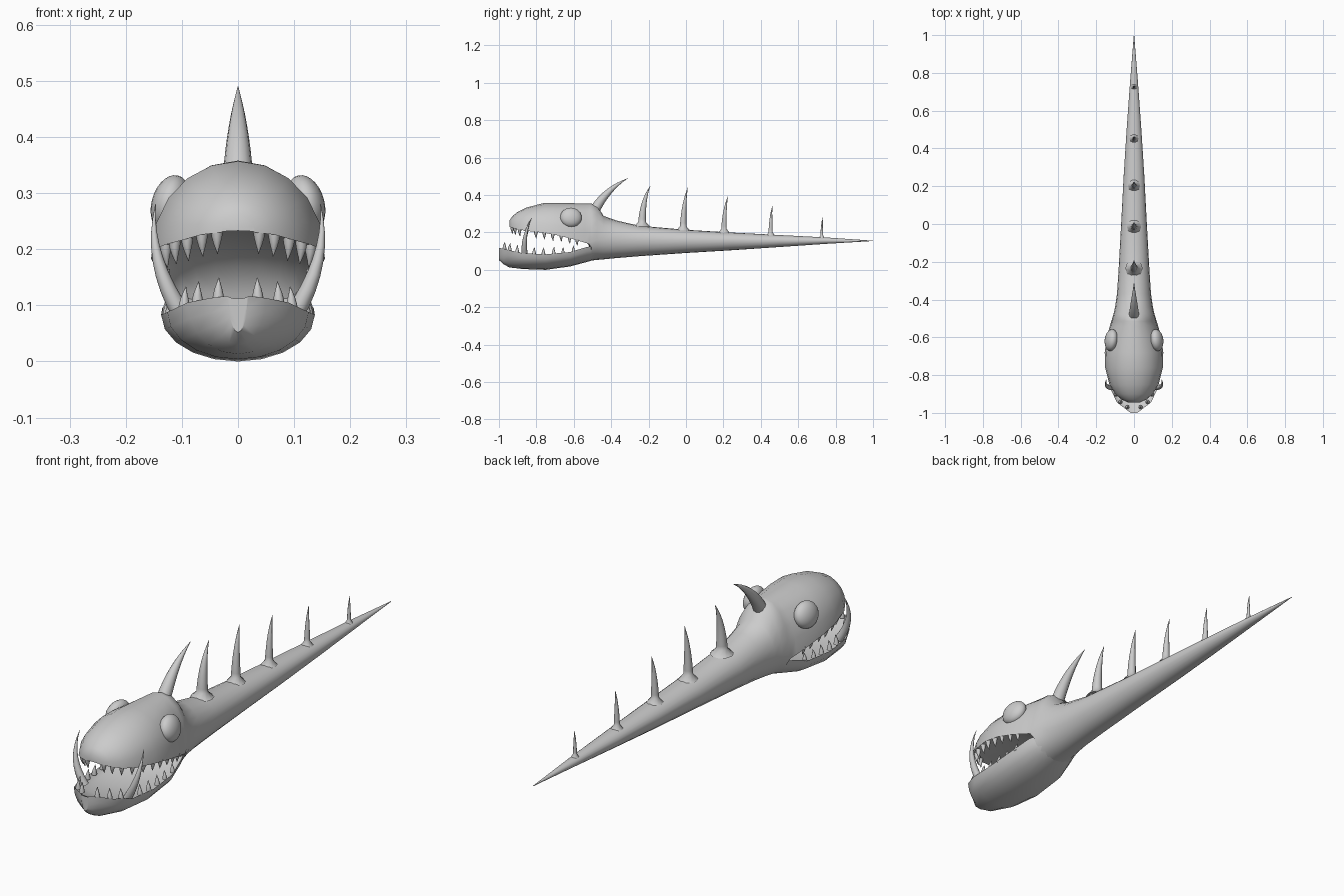
import bpy, bmesh, math
from mathutils import Vector

if "Cube" in bpy.data.objects:
    bpy.data.objects.remove(bpy.data.objects["Cube"])

HALF = 10  # segments per half section

# Stations: y, half width, lip/middle z, lower arc z, upper arc z
BODY = [(-.945, .03, .230, .233, .262), (-.93, .065, .226, .236, .285),
        (-.90, .10, .216, .236, .310), (-.85, .13, .208, .238, .334),
        (-.76, .153, .198, .24, .357), (-.68, .155, .183, .232, .358),
        (-.60, .144, .163, .21, .356), (-.54, .128, .145, .17, .355),
        (-.515, .12, .138, .12, .355), (-.505, .117, .15, .05, .354),
        (-.475, .108, .16, .053, .342), (-.44, .10, .163, .056, .288),
        (-.37, .09, .163, .063, .263), (-.25, .082, .16, .073, .236),
        (0, .068, .157, .09, .214), (.25, .055, .157, .105, .199),
        (.5, .039, .156, .122, .186), (.75, .021, .156, .139, .173),
        (1.0, .001, .155, .154, .156)]
JAW = [(-1.0, .018, .117, .052, .112), (-.975, .05, .113, .03, .10),
       (-.945, .09, .105, .013, .08), (-.87, .126, .088, .004, .06),
       (-.75, .137, .083, .0, .05), (-.62, .135, .095, .018, .06),
       (-.53, .115, .122, .042, .09), (-.47, .09, .13, .06, .135)]


def finish(bm, name):
    bmesh.ops.recalc_face_normals(bm, faces=bm.faces)
    me = bpy.data.meshes.new(name)
    bm.to_mesh(me)
    bm.free()
    ob = bpy.data.objects.new(name, me)
    bpy.context.collection.objects.link(ob)
    bpy.ops.object.select_all(action='DESELECT')
    bpy.context.view_layer.objects.active = ob
    ob.select_set(True)
    bpy.ops.object.shade_smooth_by_angle(angle=math.radians(45))
    return ob


def skin(bm, rings):
    rows = [[bm.verts.new(p) for p in r] for r in rings]
    n = len(rows[0])
    for a, b in zip(rows, rows[1:]):
        for i in range(n):
            j = (i + 1) % n
            bm.faces.new((a[i], a[j], b[j], b[i]))
    bm.faces.new(rows[0][::-1])
    bm.faces.new(rows[-1])


def section(y, w, mid, low, high):
    pts = []
    for i in range(2 * HALF):
        a = math.pi * i / HALF
        h = (high - mid) if i <= HALF else (mid - low)
        pts.append(Vector((w * math.cos(a), y, mid + h * math.sin(a))))
    return pts


def spike(bm, base, ctrl, tip, r, sides=10, steps=6, flare=0):
    base, ctrl, tip = Vector(base), Vector(ctrl), Vector(tip)
    rings = []
    ts = [i / steps for i in range(steps + 1)]
    if flare:
        ts.insert(1, .08)
    for t in ts:
        c = base * (1 - t) ** 2 + ctrl * 2 * t * (1 - t) + tip * t * t
        d = ((ctrl - base) * (1 - t) + (tip - ctrl) * t).normalized()
        u = d.cross(Vector((0, 1, 0.01)) if abs(d.y) < .9 else Vector((1, 0, 0))).normalized()
        v = d.cross(u)
        rad = max(r * (1 - t ** 1.3), .0006) + (flare if t == 0 else 0)
        rings.append([c + (u * math.cos(a) + v * math.sin(a)) * rad
                      for a in (2 * math.pi * k / sides for k in range(sides))])
    skin(bm, rings)


def lip(stations, y):
    for a, b in zip(stations, stations[1:]):
        if a[0] <= y <= b[0]:
            t = (y - a[0]) / (b[0] - a[0])
            return a[1] + t * (b[1] - a[1]), a[2] + t * (b[2] - a[2])


# Body with upper head, and lower jaw
for name, st in (("body_and_upper_head", BODY), ("lower_jaw", JAW)):
    bm = bmesh.new()
    skin(bm, [section(*s) for s in st])
    finish(bm, name)

# Rows of teeth
for name, st, ys, length in (
        ("upper_teeth", BODY, (-.937, -.921, -.897, -.86, -.81, -.765, -.72, -.675, -.63, -.59), -.036),
        ("lower_teeth", JAW, (-.978, -.95, -.91, -.82, -.77, -.715, -.665, -.61), .036)):
    bm = bmesh.new()
    for y in ys:
        w, z = lip(st, y)
        size = 1 if y < -.7 else .85
        for s in (-1, 1):
            x = s * (w - .011)
            b = (x, y + .008, z - .12 * length)
            tip = (x * .97, y + .01, z + length * size)
            spike(bm, b, (x, y + .006, z + length * .5), tip, .011 * size, 8, 4)
    finish(bm, name)

# Tusks rising from the lower jaw
bm = bmesh.new()
for s in (-1, 1):
    spike(bm, (s * .098, -.862, .08), (s * .162, -.875, .18), (s * .147, -.825, .28), .017, 10, 8)
finish(bm, "tusks")

# Head horn
bm = bmesh.new()
spike(bm, (0, -.485, .325), (0, -.42, .435), (0, -.31, .49), .027, 12, 8)
finish(bm, "head_horn")

# Back spines with flared roots
for i, (y0, z0, y1, z1, r) in enumerate((
        (-.235, .232, -.19, .45, .023), (-.015, .21, .01, .44, .019),
        (.203, .198, .225, .395, .016), (.452, .184, .462, .342, .012),
        (.726, .17, .731, .28, .008))):
    bm = bmesh.new()
    spike(bm, (0, y0, z0), (0, y0, (z0 + z1) / 2 + .03), (0, y1, z1), r, 10, 7, flare=r)
    finish(bm, f"back_spine_{i + 1}")

# Eyes
for s, side in ((-1, "left"), (1, "right")):
    bm = bmesh.new()
    bmesh.ops.create_uvsphere(bm, u_segments=24, v_segments=14, radius=1)
    ob = finish(bm, f"eye_{side}")
    ob.scale = (.034, .058, .053)
    ob.location = (s * .12, -.615, .28)
    ob.rotation_euler = (0, -s * .25, s * .12)
